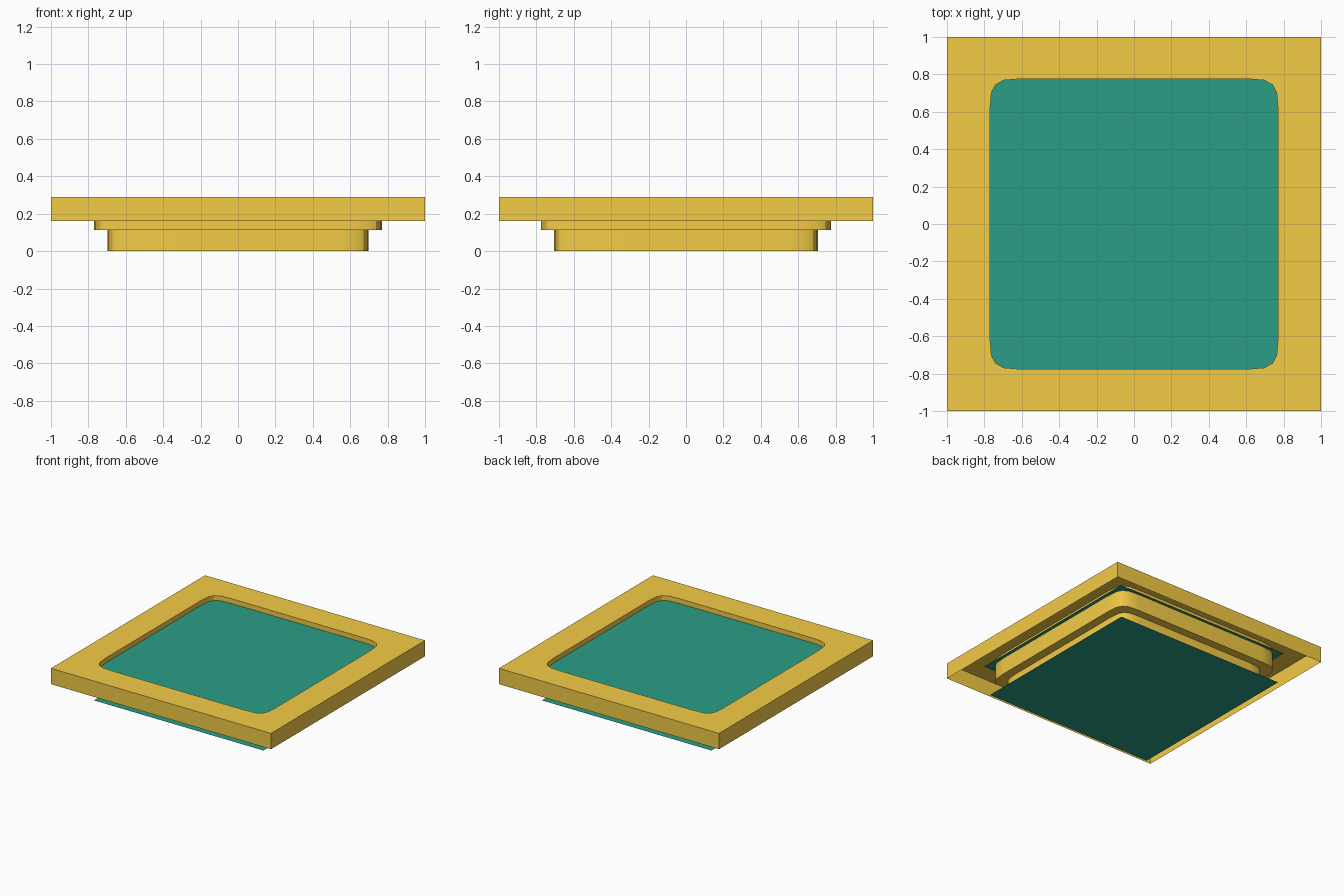
import bpy, bmesh, math

if "Cube" in bpy.data.objects:
    bpy.data.objects.remove(bpy.data.objects["Cube"])

SEG = 4       # segments per rounded corner
POWER = 0.6   # below 1 makes the corner squarer than a circle


def material(name, rgb):
    m = bpy.data.materials.new(name)
    m.diffuse_color = (*rgb, 1)
    m.use_nodes = True
    m.node_tree.nodes["Principled BSDF"].inputs["Base Color"].default_value = m.diffuse_color
    return m


def finish(bm, name, mat):
    mesh = bpy.data.meshes.new(name)
    bm.to_mesh(mesh)
    bm.free()
    ob = bpy.data.objects.new(name, mesh)
    bpy.context.collection.objects.link(ob)
    mesh.materials.append(mat)
    return ob


def squarish(v):
    return 0.0 if abs(v) < 1e-6 else math.copysign(abs(v) ** POWER, v)


def ring(bm, hx, hy, r, z):
    """Counter-clockwise rounded rectangle; r = 0 repeats one vertex per corner."""
    verts = []
    for c, (sx, sy) in enumerate([(1, 1), (-1, 1), (-1, -1), (1, -1)]):
        if r == 0:
            verts += [bm.verts.new((sx * hx, sy * hy, z))] * (SEG + 1)
            continue
        for i in range(SEG + 1):
            a = math.pi / 2 * (c + i / SEG)
            verts.append(bm.verts.new((sx * (hx - r) + r * squarish(math.cos(a)),
                                       sy * (hy - r) + r * squarish(math.sin(a)), z)))
    return verts


def bridge(bm, a, b):
    n = len(a)
    for i in range(n):
        j = (i + 1) % n
        face = list(dict.fromkeys([a[i], a[j], b[j], b[i]]))
        if len(face) > 2:
            bm.faces.new(face)


def panel(name, hx, hy, z, mat):
    bm = bmesh.new()
    bm.faces.new([bm.verts.new((sx * hx, sy * hy, z))
                  for sx, sy in [(-1, -1), (1, -1), (1, 1), (-1, 1)]])
    return finish(bm, name, mat)


yellow = material("frame_yellow", (0.90, 0.60, 0.062))
teal = material("panel_teal", (0.024, 0.338, 0.238))

# Frame: open sheet running skirt, top rim, upper wall, ledge, lower wall
bm = bmesh.new()
rings = [ring(bm, *p) for p in [
    (1.0, 1.0, 0, 0.16),
    (1.0, 1.0, 0, 0.29),
    (0.77, 0.776, 0.165, 0.29),
    (0.77, 0.776, 0.165, 0.114),
    (0.698, 0.707, 0.15, 0.114),
    (0.698, 0.707, 0.15, 0.0),
]]
for a, b in zip(rings, rings[1:]):
    bridge(bm, a, b)
frame = finish(bm, "window_frame", yellow)
bpy.context.view_layer.objects.active = frame
frame.select_set(True)
bpy.ops.object.shade_smooth_by_angle(angle=math.radians(30))

# Flat panes
panel("upper_pane", 0.80, 0.80, 0.25, teal)
panel("lower_pane", 0.77, 0.77, 0.0, teal)
